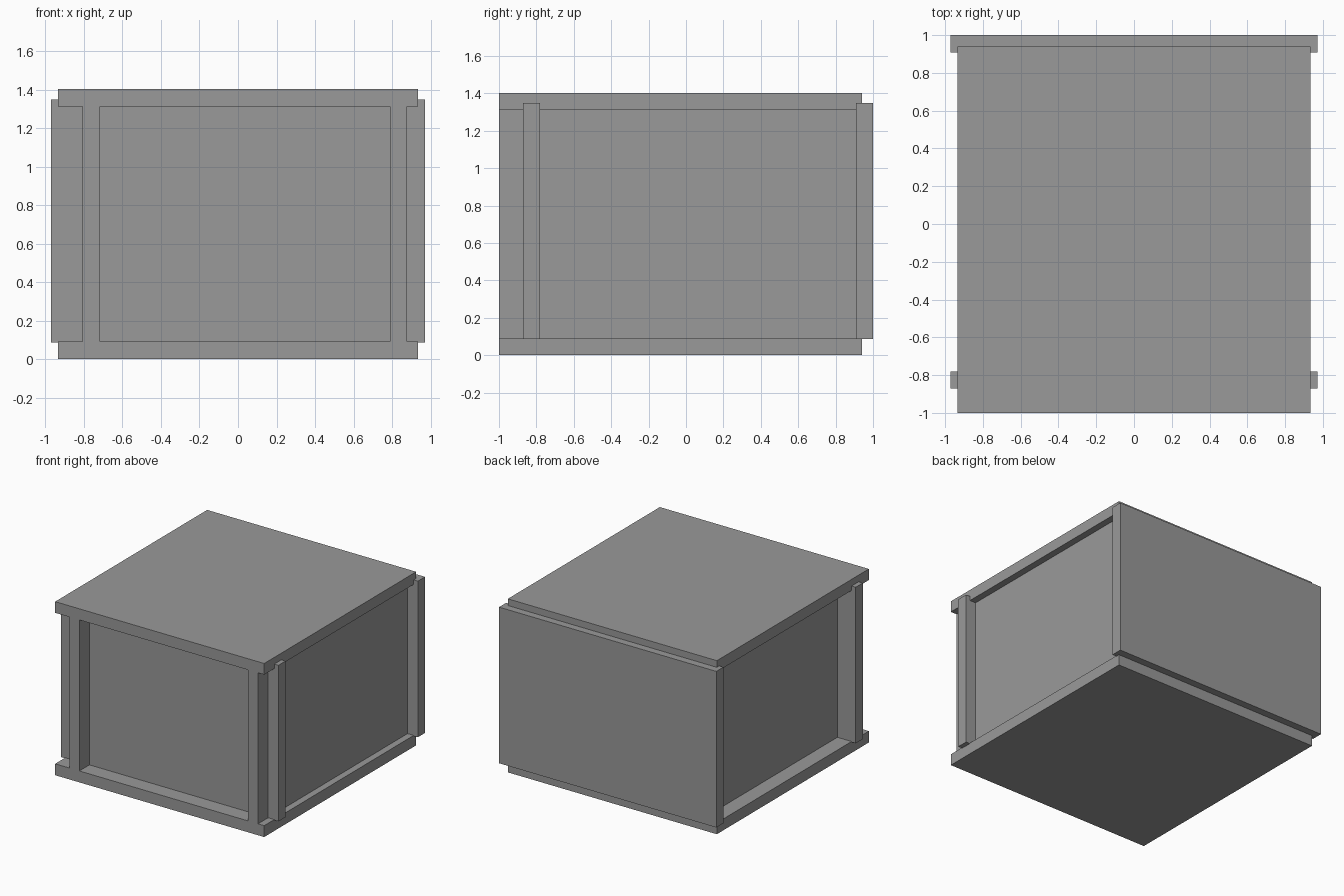
import bpy

if "Cube" in bpy.data.objects:
    bpy.data.objects.remove(bpy.data.objects["Cube"])

# Dark grey finish shared by every board
grey = bpy.data.materials.new("dark_grey")
grey.diffuse_color = (0.32, 0.32, 0.32, 1)
grey.use_nodes = True
grey.node_tree.nodes["Principled BSDF"].inputs["Base Color"].default_value = grey.diffuse_color


def board(name, x, y, z):
    """Flat board spanning the given (min, max) ranges."""
    bpy.ops.mesh.primitive_cube_add(size=1, location=[sum(r) / 2 for r in (x, y, z)])
    ob = bpy.context.object
    ob.name = name
    ob.scale = [r[1] - r[0] for r in (x, y, z)]
    bpy.ops.object.transform_apply(location=False, rotation=False, scale=True)
    ob.data.materials.append(grey)
    return ob


BOTTOM = 0.092   # top face of the floor board
TOP = 1.312      # underside of the lid board
DEPTH = (-1.0, 0.94)

# Horizontal boards
for name, z in (("bottom_board", (0, BOTTOM)), ("top_board", (TOP, 1.402))):
    board(name, (-0.934, 0.934), DEPTH, z)

# Upright sides, slightly off centre
for name, x in (("left_side", (-0.807, -0.718)), ("right_side", (0.79, 0.879))):
    board(name, x, DEPTH, (BOTTOM, TOP))

# Recessed front panel and back panel, their ends poking out past the sides
for name, y in (("front_panel", (-0.871, -0.78)), ("back_panel", (0.909, 1.0))):
    board(name, (-0.971, 0.971), y, (0.087, 1.348))
